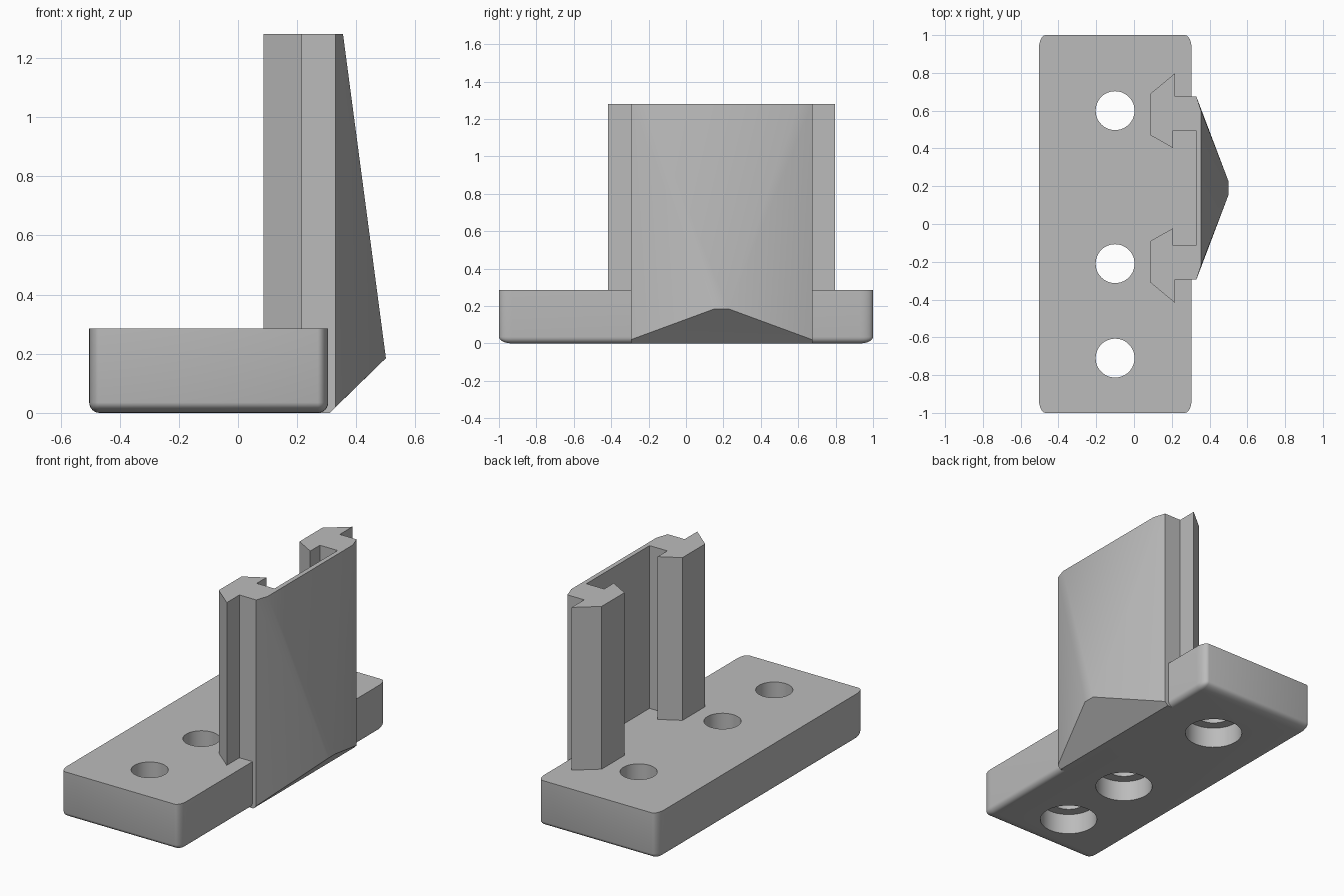
import bpy, bmesh, math
from mathutils import Matrix

cube = bpy.data.objects.get("Cube")
if cube:
    bpy.data.objects.remove(cube, do_unlink=True)

grey = bpy.data.materials.new("plain grey")
grey.use_nodes = True
grey.diffuse_color = (0.5, 0.5, 0.5, 1)
grey.node_tree.nodes["Principled BSDF"].inputs["Base Color"].default_value = (0.5, 0.5, 0.5, 1)

BASE_TOP, TOP, MID = 0.285, 1.28, 0.19


def finish(bm, name):
    bmesh.ops.recalc_face_normals(bm, faces=bm.faces[:])
    mesh = bpy.data.meshes.new(name)
    bm.to_mesh(mesh)
    bm.free()
    mesh.materials.append(grey)
    obj = bpy.data.objects.new(name, mesh)
    bpy.context.collection.objects.link(obj)
    return obj


def box(bm, lo, hi):
    size = [b - a for a, b in zip(lo, hi)]
    centre = [(a + b) / 2 for a, b in zip(lo, hi)]
    bmesh.ops.create_cube(bm, size=1, matrix=Matrix.Translation(centre) @ Matrix.Diagonal((*size, 1)))


def prism(name, outline, z0, z1):
    bm = bmesh.new()
    face = bm.faces.new([bm.verts.new((x, y, z0)) for x, y in outline])
    new = bmesh.ops.extrude_face_region(bm, geom=[face])["geom"]
    bmesh.ops.translate(bm, vec=(0, 0, z1 - z0),
                        verts=[v for v in new if isinstance(v, bmesh.types.BMVert)])
    return finish(bm, name)


def cylinder(name, x, y, r, z0, z1):
    ring = [math.tau * i / 48 for i in range(48)]
    return prism(name, [(x + r * math.cos(a), y + r * math.sin(a)) for a in ring], z0, z1)


def combine(target, other, operation):
    mod = target.modifiers.new(operation.lower(), "BOOLEAN")
    mod.operation, mod.object, mod.solver = operation, other, "EXACT"
    bpy.ops.object.select_all(action="DESELECT")
    bpy.context.view_layer.objects.active = target
    target.select_set(True)
    bpy.ops.object.modifier_apply(modifier=mod.name)
    bpy.data.objects.remove(other, do_unlink=True)


def smooth(obj):
    bpy.ops.object.select_all(action="DESELECT")
    bpy.context.view_layer.objects.active = obj
    obj.select_set(True)
    bpy.ops.object.shade_smooth_by_angle(angle=math.radians(25))


# Base block: rounded upright corners and bottom rim, stretched lengthwise
bm = bmesh.new()
box(bm, (-0.503, -0.5, 0), (0.305, 0.5, BASE_TOP))
rim = [e for e in bm.edges if min(v.co.z for v in e.verts) < 0.01]
bmesh.ops.bevel(bm, geom=rim, offset=0.035, segments=6, profile=0.5, affect="EDGES")
bmesh.ops.scale(bm, vec=(1, 2, 1), verts=bm.verts[:])
base = finish(bm, "base")

# Screw holes, counterbored from below
for y in (0.6, -0.21, -0.71):
    combine(base, cylinder("hole_cutter", -0.1, y, 0.103, -0.1, 0.4), "DIFFERENCE")
    combine(base, cylinder("counterbore_cutter", -0.1, y, 0.164, -0.1, 0.128), "DIFFERENCE")
smooth(base)

# Upright plate with a flared outer face: hull of one mirrored half
half = [(0.21, 0.485, TOP), (0.33, 0.485, TOP), (0.355, 0.41, TOP),
        (0.5, 0.037, 0.185), (0.33, 0.485, 0.02), (0.31, 0.485, 0),
        (0.27, 0.485, 0), (0.21, 0.485, 0.05)]
bm = bmesh.new()
for side in (1, -1):
    for x, y, z in half:
        bm.verts.new((x, MID + side * y, z))
bmesh.ops.convex_hull(bm, input=bm.verts[:])
bmesh.ops.dissolve_limit(bm, angle_limit=0.01, verts=bm.verts[:], edges=bm.edges[:])
plate = finish(bm, "upright_plate")

# Channel between the rails
bm = bmesh.new()
box(bm, (0.1, MID - 0.305, BASE_TOP), (0.327, MID + 0.305, TOP + 0.2))
combine(plate, finish(bm, "channel_cutter"), "DIFFERENCE")

# Dovetail rails
rail = [(0.087, 0.28), (0.087, 0.5), (0.216, 0.607), (0.216, 0.485),
        (0.26, 0.485), (0.26, 0.305), (0.207, 0.305), (0.207, 0.212)]
for side in (1, -1):
    outline = [(x, MID + side * y) for x, y in rail]
    combine(plate, prism("rail", outline, BASE_TOP - 0.05, TOP), "UNION")
smooth(plate)
